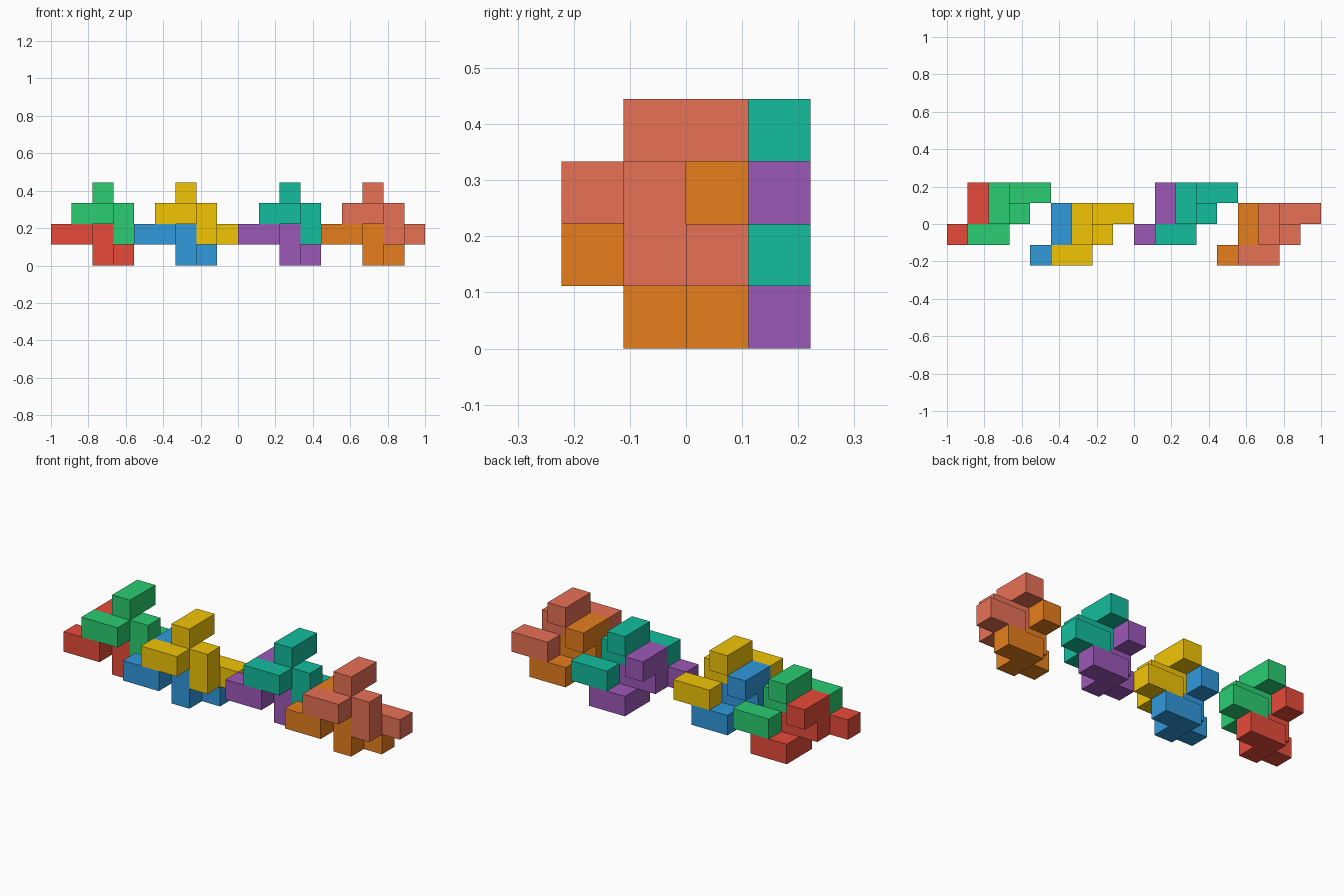
import bpy, bmesh
from mathutils import Vector

if "Cube" in bpy.data.objects:
    bpy.data.objects.remove(bpy.data.objects["Cube"])

U = 1 / 9  # edge of one small cube

# one nine-cube puzzle piece, every piece is a shifted copy
CELLS = [(0, 0, 1), (1, 0, 1), (1, 1, 1), (1, 1, 2), (1, 2, 2),
         (2, 1, 1), (2, 1, 0), (2, 2, 0), (3, 2, 0)]
# outward faces of a cube: direction and its two in-plane axes
AXES = [(Vector(a), Vector(b), Vector(c)) for a, b, c in
        [((1, 0, 0), (0, 1, 0), (0, 0, 1)),
         ((0, 1, 0), (0, 0, 1), (1, 0, 0)),
         ((0, 0, 1), (1, 0, 0), (0, 1, 0))]]


def piece(name, offset, color):
    """Outer skin of the cube cluster, with flat areas merged."""
    bm = bmesh.new()
    for cell in CELLS:
        centre = Vector(cell) + Vector((0.5, 0.5, 0.5))
        for n, a, b in AXES:
            for s in (1, -1):
                near = tuple(int(v) for v in Vector(cell) + n * s)
                if near in CELLS:
                    continue
                corners = [(-1, -1), (1, -1), (1, 1), (-1, 1)][::s]
                bm.faces.new([bm.verts.new((centre + (n * s + a * i + b * j) / 2) * U)
                              for i, j in corners])
    bmesh.ops.remove_doubles(bm, verts=bm.verts, dist=1e-4)
    bmesh.ops.dissolve_limit(bm, angle_limit=0.01, verts=bm.verts, edges=bm.edges)
    mesh = bpy.data.meshes.new(name)
    bm.to_mesh(mesh)
    bm.free()
    mat = bpy.data.materials.new(name + "_paint")
    mat.diffuse_color = (*[(c / 255) ** 2.2 for c in color], 1)
    mat.use_nodes = True
    mat.node_tree.nodes["Principled BSDF"].inputs["Base Color"].default_value = mat.diffuse_color
    mesh.materials.append(mat)
    obj = bpy.data.objects.new(name, mesh)
    obj.location = Vector(offset) * U
    bpy.context.collection.objects.link(obj)


# four staggered pairs: a lower piece and an upper piece nested on it
PAIRS = [
    ((-9, -1), ("red", (231, 76, 60)), ("green", (46, 204, 113))),
    ((-5, -2), ("blue", (52, 152, 219)), ("yellow", (241, 196, 15))),
    ((0, -1), ("purple", (155, 89, 182)), ("teal", (26, 188, 156))),
    ((4, -2), ("orange", (230, 126, 34)), ("salmon", (231, 112, 86))),
]
for (x, y), (low, low_col), (high, high_col) in PAIRS:
    piece(low + "_lower_piece", (x, y, 0), low_col)
    piece(high + "_upper_piece", (x + 1, y, 1), high_col)
